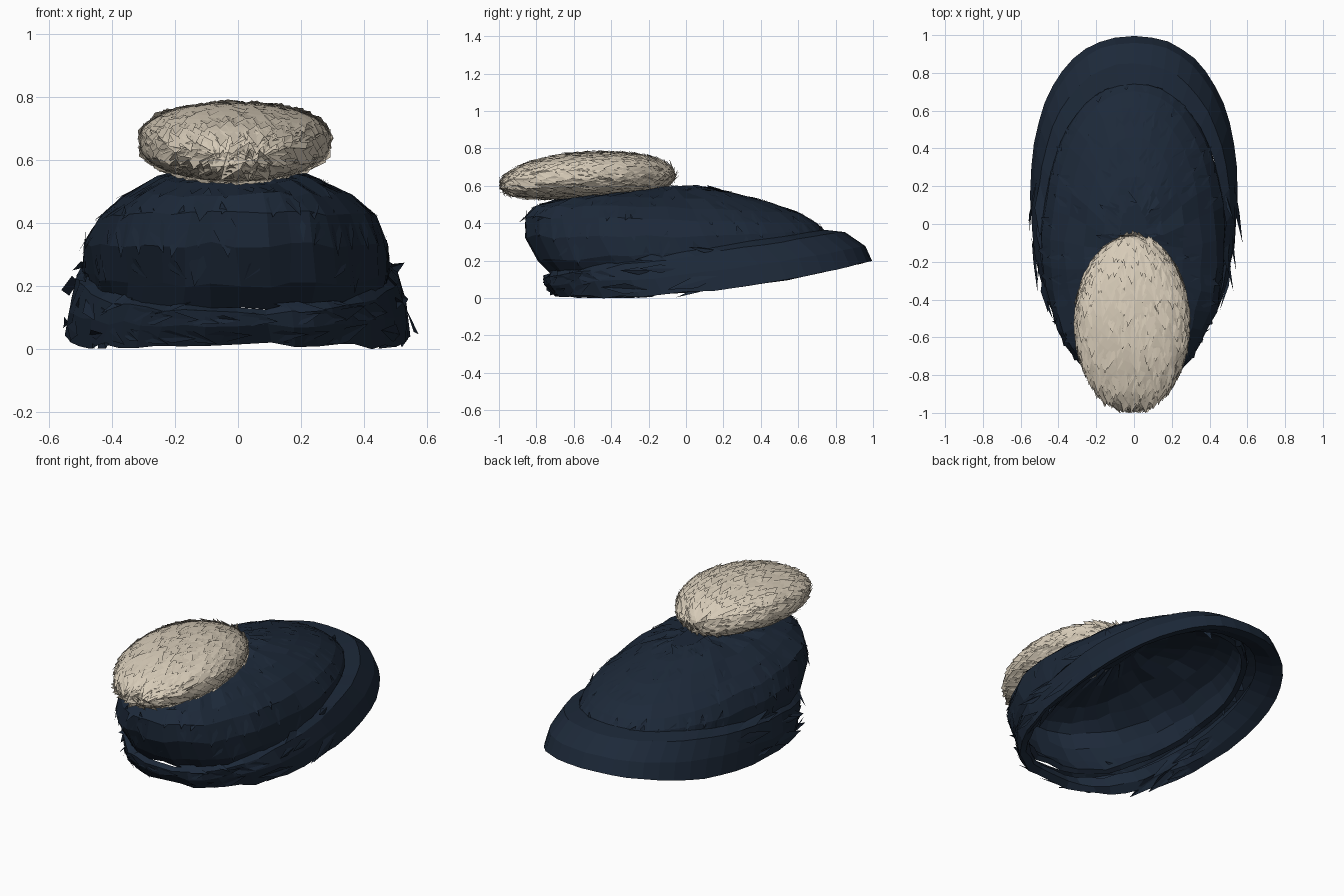
import bpy, bmesh, math, random
from mathutils import Vector

random.seed(7)
old = bpy.data.objects.get("Cube")
if old:
    bpy.data.objects.remove(old, do_unlink=True)


def material(name, rgb):
    m = bpy.data.materials.new(name)
    m.use_nodes = True
    m.diffuse_color = (*rgb, 1)
    bsdf = m.node_tree.nodes["Principled BSDF"]
    bsdf.inputs["Base Color"].default_value = (*rgb, 1)
    bsdf.inputs["Roughness"].default_value = 0.9
    return m


navy = material("navy wool", (0.012, 0.022, 0.041))
cream = material("cream fur", (0.68, 0.60, 0.48))


def finish(bm, name, mat):
    me = bpy.data.meshes.new(name)
    bm.to_mesh(me)
    bm.free()
    me.materials.append(mat)
    ob = bpy.data.objects.new(name, me)
    bpy.context.collection.objects.link(ob)
    return ob


def power(v, p=0.88):
    return math.copysign(abs(v) ** p, v)


def loft(rings, sides, jitter, cap=False):
    """Oval rings: front y, back y, half width, z at front, middle and back, back pinch."""
    bm = bmesh.new()
    loops = []
    for y0, y1, hw, z0, zm, z1, pinch in rings:
        loop = []
        for i in range(sides):
            a = math.tau * i / sides
            t = power(math.sin(a))
            p = Vector((hw * power(math.cos(a)) * (1 - pinch * max(t, 0)),
                        (y0 + y1) / 2 + (y1 - y0) / 2 * t,
                        zm + (z1 - z0) / 2 * t + ((z0 + z1) / 2 - zm) * t * t))
            rough = jitter * (1 if p.y < 0.1 else 0.3)
            p += Vector([random.uniform(-rough, rough) for _ in range(3)])
            loop.append(bm.verts.new(p))
        loops.append(loop)
    for a, b in zip(loops, loops[1:]):
        for i in range(sides):
            j = (i + 1) % sides
            bm.faces.new((a[i], a[j], b[j], b[i]))
    if cap:
        bm.faces.new(loops[-1])
    bm.normal_update()
    return bm


def flakes(source, name, mat, flow, length, width, lift, chance, keep=lambda c, n: True):
    """Overlapping pointed tufts laid along the flow direction of a surface."""
    bm = bmesh.new()
    for f in source.faces:
        c, n = f.calc_center_median(), f.normal.copy()
        if random.random() > chance or not keep(c, n):
            continue
        d = flow(c) + Vector([random.uniform(-0.2, 0.2) for _ in range(3)])
        d = (d - n * d.dot(n)).normalized()
        side = n.cross(d)
        k = random.uniform(0.6, 1.2)
        root = c - d * length * 0.5 * k - n * 0.006
        left = c + side * width * k + n * lift * random.uniform(0, 0.5)
        tip = c + d * length * 0.55 * k + n * lift * random.uniform(0.1, 1)
        right = c - side * width * k + n * lift * random.uniform(0, 0.5)
        root, left, tip, right = [bm.verts.new((p.x, max(p.y, -1), max(p.z, 0)))
                                  for p in (root, left, tip, right)]
        bm.faces.new((root, tip, left))
        bm.faces.new((root, right, tip))
    return finish(bm, name, mat)


# Knitted crown
crown = loft([
    (-0.72, 0.76, 0.475, 0.125, 0.20, 0.30, 0.1),
    (-0.79, 0.755, 0.485, 0.20, 0.25, 0.335, 0.1),
    (-0.855, 0.74, 0.483, 0.33, 0.33, 0.36, 0.1),
    (-0.86, 0.70, 0.44, 0.43, 0.42, 0.40, 0.1),
    (-0.81, 0.62, 0.36, 0.49, 0.485, 0.45, 0.1),
    (-0.70, 0.46, 0.265, 0.525, 0.54, 0.51, 0.1),
    (-0.50, 0.25, 0.16, 0.55, 0.575, 0.565, 0),
    (-0.28, 0.10, 0.07, 0.575, 0.59, 0.595, 0),
], 40, 0.010, cap=True)
flakes(crown, "crown_ribs", navy,
       lambda c: Vector((c.x * 1.5, c.y + 0.15, -0.5)),
       0.15, 0.032, 0.006, 0.6, lambda c, n: c.z > 0.2)
crown_ob = finish(crown, "crown", navy)
thick = crown_ob.modifiers.new("thickness", "SOLIDIFY")
thick.thickness = 0.03
thick.offset = -1

# Turned-up cuff with a rolled lower edge
cuff = loft([
    (-0.69, 0.84, 0.45, 0.08, 0.15, 0.24, 0.05),
    (-0.67, 0.94, 0.50, 0.035, 0.07, 0.20, 0),
    (-0.70, 0.995, 0.55, 0.012, 0.04, 0.20, 0),
    (-0.75, 0.96, 0.535, 0.07, 0.14, 0.28, 0),
    (-0.765, 0.85, 0.51, 0.115, 0.23, 0.355, 0.03),
    (-0.735, 0.74, 0.48, 0.13, 0.25, 0.365, 0.1),
], 44, 0.009)

# Frayed strips along the sides and front of the cuff
flakes(cuff, "cuff_frays", navy, lambda c: Vector((0, -1, -0.15)),
       0.24, 0.028, 0.05, 0.75,
       lambda c, n: abs(n.x) > 0.5 and -0.45 < c.y < 0.15 and abs(c.x) > 0.4)
flakes(cuff, "cuff_front_frays", navy,
       lambda c: Vector((1, 0, 0)), 0.15, 0.022, 0.014, 0.7,
       lambda c, n: n.y < -0.4 and c.y < -0.45)
finish(cuff, "cuff", navy)

# Fur bobble: plump oval core, lower at its front end, covered in swept tufts
bobble = bmesh.new()
bmesh.ops.create_icosphere(bobble, subdivisions=4, radius=1)
for v in bobble.verts:
    x, y, z = v.co
    v.co = (-0.01 + 0.302 * x, -0.525 + 0.462 * y,
            0.658 + 0.122 * power(z, 0.8) + 0.025 * y - 0.025 * y * y)
bobble.normal_update()
flakes(bobble, "bobble_tufts", cream,
       lambda c: Vector((c.x * 0.8, -1, 1.5 * (c.z - 0.6))),
       0.13, 0.026, 0.012, 0.55)
finish(bobble, "bobble", cream)
